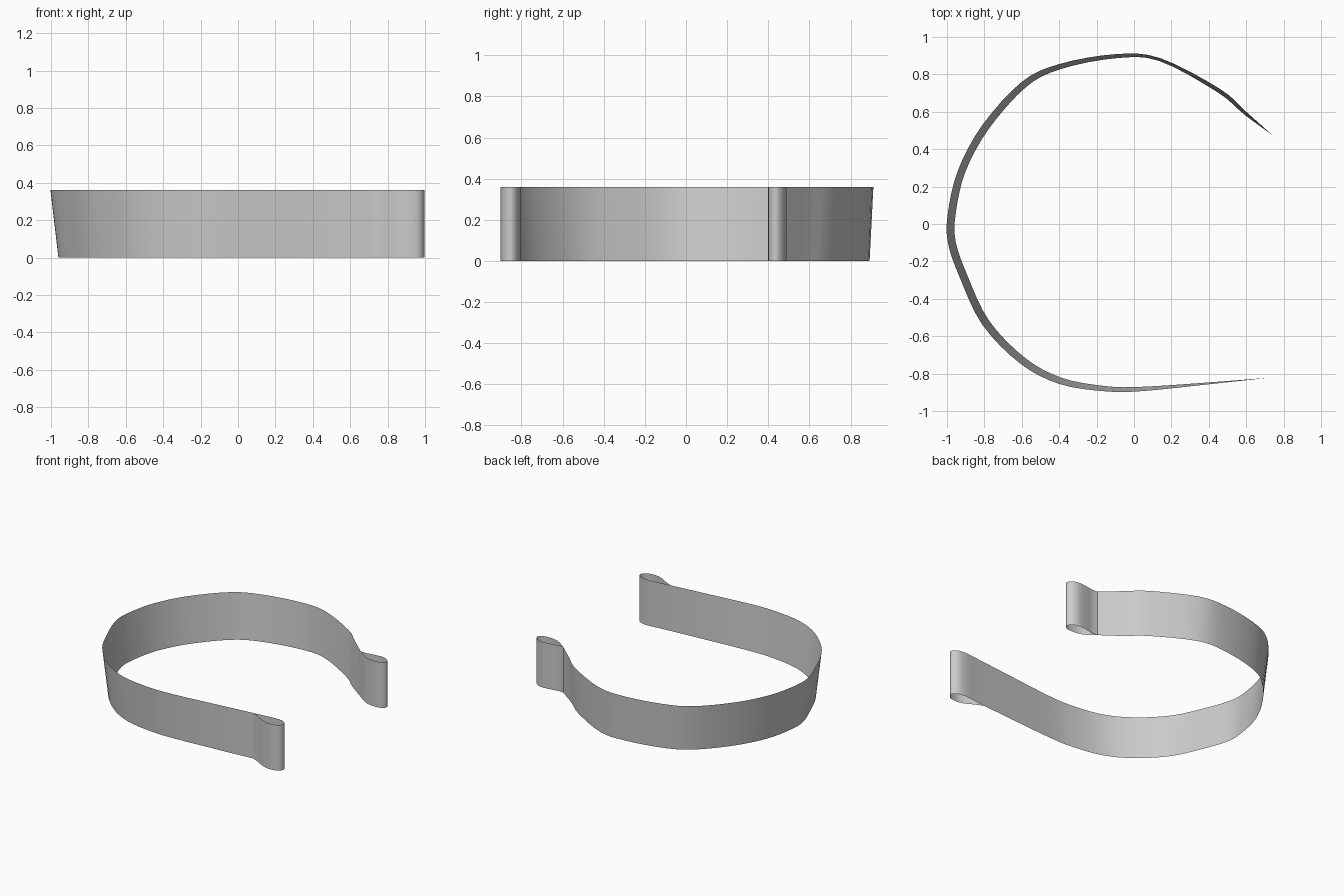
import bpy
import bmesh
from mathutils import Vector

if "Cube" in bpy.data.objects:
    bpy.data.objects.remove(bpy.data.objects["Cube"])

HEIGHT = 0.36

steel = bpy.data.materials.new("light_grey")
steel.use_nodes = True
grey = (0.6, 0.6, 0.6, 1)
steel.diffuse_color = grey
steel.node_tree.nodes["Principled BSDF"].inputs["Base Color"].default_value = grey


def smooth_path(points, steps):
    """Interpolate the control points (x, y, taper) with a Catmull-Rom curve."""
    pts = [Vector(p) for p in points]
    pts = [2 * pts[0] - pts[1]] + pts + [2 * pts[-1] - pts[-2]]
    path = []
    for a, b, c, d in zip(pts, pts[1:], pts[2:], pts[3:]):
        for k in range(steps):
            t = k / steps
            path.append(0.5 * (2 * b + (c - a) * t + (2 * a - 5 * b + 4 * c - d) * t ** 2
                               + (3 * b - a - 3 * c + d) * t ** 3))
    return path + [pts[-2]]


def sheet(name, points, steps=4):
    """Upright thin strip along a path; its lower edge is inset by the taper."""
    path = smooth_path(points, steps)
    bm = bmesh.new()
    rows = []
    for i, p in enumerate(path):
        d = path[min(i + 1, len(path) - 1)] - path[max(i - 1, 0)]
        inward = Vector((d.y, -d.x)).normalized() * p.z
        rows.append((bm.verts.new((p.x + inward.x, p.y + inward.y, 0)),
                     bm.verts.new((p.x, p.y, HEIGHT))))
    for (b0, t0), (b1, t1) in zip(rows, rows[1:]):
        bm.faces.new((b0, t0, t1, b1))
    mesh = bpy.data.meshes.new(name)
    bm.to_mesh(mesh)
    bm.free()
    mesh.materials.append(steel)
    mesh.shade_smooth()
    obj = bpy.data.objects.new(name, mesh)
    bpy.context.collection.objects.link(obj)
    return obj


# Tapered band, from the front end around the left to the back end
sheet("band", [
    (0.71, -0.823, 0), (0.4, -0.857, 0.01), (0.05, -0.893, 0.023),
    (-0.15, -0.895, 0.028), (-0.4, -0.855, 0.035), (-0.61, -0.745, 0.04),
    (-0.81, -0.54, 0.042), (-0.93, -0.29, 0.042), (-0.995, -0.1, 0.042),
    (-0.995, 0.06, 0.042), (-0.94, 0.29, 0.04), (-0.81, 0.53, 0.04),
    (-0.6, 0.76, 0.036), (-0.4, 0.855, 0.028), (-0.1, 0.908, 0.022),
    (0.14, 0.887, 0.016), (0.46, 0.722, 0.022), (0.6, 0.6, 0.018),
    (0.74, 0.475, 0)])

# Closed teardrop loops at the two free ends
sheet("front_loop", [
    (0.71, -0.823, 0), (0.8, -0.814, 0), (0.9, -0.805, 0), (0.965, -0.815, 0),
    (0.997, -0.85, 0), (0.97, -0.892, 0), (0.9, -0.903, 0), (0.84, -0.888, 0),
    (0.77, -0.85, 0), (0.71, -0.823, 0)])
sheet("back_loop", [
    (0.74, 0.475, 0), (0.79, 0.473, 0), (0.85, 0.482, 0), (0.92, 0.488, 0),
    (0.97, 0.472, 0), (0.995, 0.435, 0), (0.96, 0.402, 0), (0.87, 0.402, 0),
    (0.81, 0.425, 0), (0.74, 0.475, 0)])
